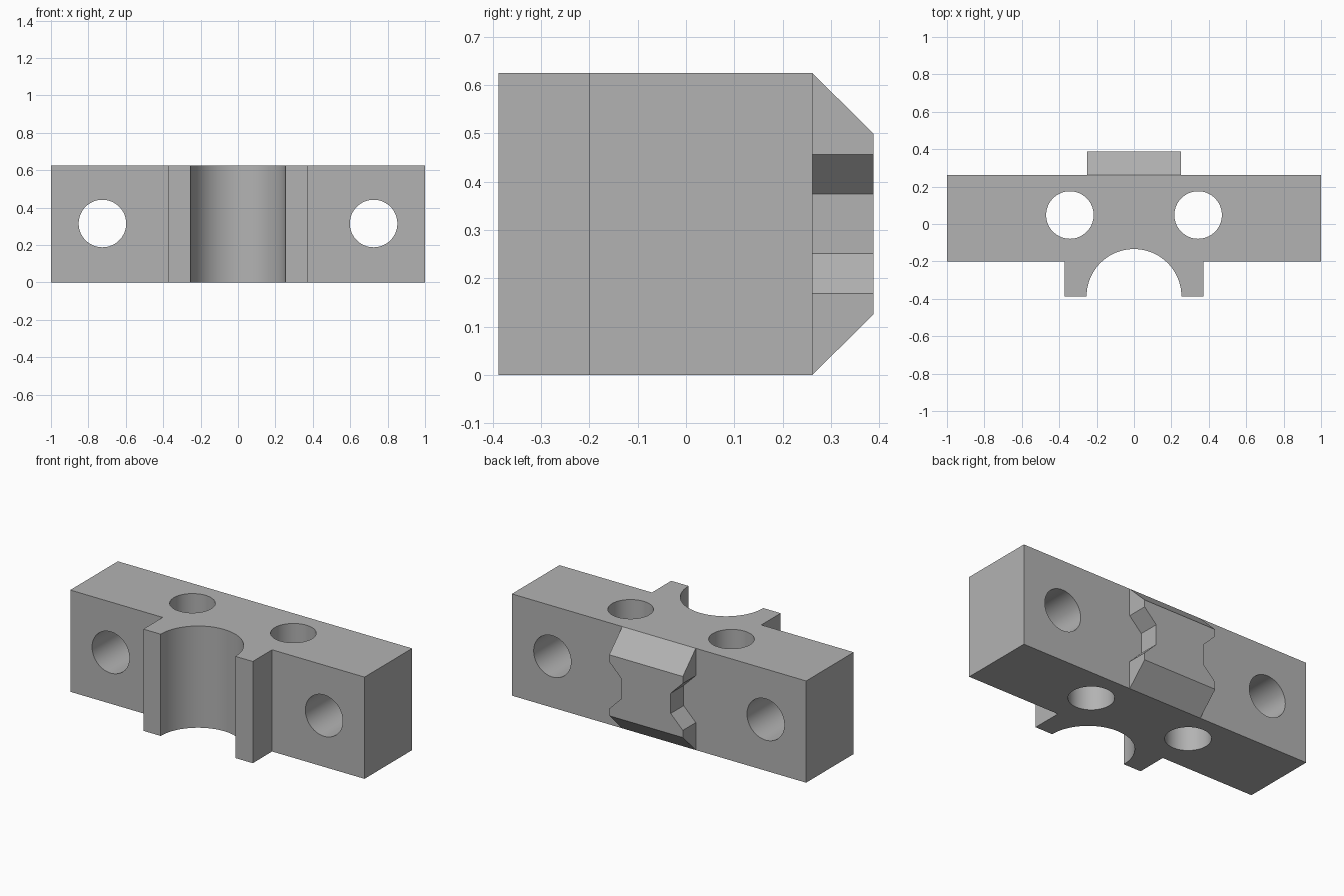
import bpy, bmesh
from math import sin, cos, pi
from mathutils import Vector

cube = bpy.data.objects.get("Cube")
if cube:
    bpy.data.objects.remove(cube, do_unlink=True)

HEIGHT, BACK, KEY_BACK = 0.625, 0.262, 0.388
FRONT, BOSS_FRONT = -0.2, -0.388
BORE, HOLE = 0.254, 0.127

grey = bpy.data.materials.new("plain grey")
grey.use_nodes = True
colour = (0.45, 0.45, 0.45, 1)
grey.diffuse_color = colour
grey.node_tree.nodes["Principled BSDF"].inputs["Base Color"].default_value = colour


def loft(name, start, end, cap_start=True):
    """Join two matching closed outlines into a solid."""
    bm = bmesh.new()
    a = [bm.verts.new(p) for p in start]
    b = [bm.verts.new(p) for p in end]
    n = len(a)
    for i in range(n):
        j = (i + 1) % n
        bm.faces.new((a[i], a[j], b[j], b[i]))
    bm.faces.new(b)
    if cap_start:
        bm.faces.new(a[::-1])
    bmesh.ops.recalc_face_normals(bm, faces=bm.faces)
    mesh = bpy.data.meshes.new(name)
    bm.to_mesh(mesh)
    bm.free()
    mesh.materials.append(grey)
    obj = bpy.data.objects.new(name, mesh)
    bpy.context.collection.objects.link(obj)
    return obj


def drill(target, location, rotation):
    """Cut a round through hole."""
    bpy.ops.mesh.primitive_cylinder_add(vertices=64, radius=HOLE, depth=2,
                                        location=location, rotation=rotation)
    cutter = bpy.context.object
    cutter.hide_render = True
    mod = target.modifiers.new("hole", "BOOLEAN")
    mod.operation, mod.solver, mod.object = "DIFFERENCE", "EXACT", cutter
    bpy.context.view_layer.objects.active = target
    bpy.ops.object.modifier_apply(modifier=mod.name)
    bpy.data.objects.remove(cutter, do_unlink=True)


# Clamp block: bar with a front boss and half-round saddle
half = [(1, BACK), (1, FRONT), (0.372, FRONT), (0.372, BOSS_FRONT)]
steps = 48
saddle = [(BORE * cos(pi * i / steps), BOSS_FRONT + BORE * sin(pi * i / steps))
          for i in range(steps + 1)]
outline = half + saddle + [(-x, y) for x, y in reversed(half)]
block = loft("clamp_block", [(x, y, 0) for x, y in outline],
             [(x, y, HEIGHT) for x, y in outline])

# Bolt holes, front to back and top to bottom
for side in (-1, 1):
    drill(block, (side * 0.725, 0, 0.315), (pi / 2, 0, 0))
    drill(block, (side * 0.343, 0.048, HEIGHT / 2), (0, 0, 0))

# Back key: notched sides, sloped top and bottom
edge = [(0.25, 0), (0.25, 0.169), (0.168, 0.251), (0.168, 0.375),
        (0.25, 0.457), (0.25, HEIGHT)]
ring = edge + [(-x, z) for x, z in reversed(edge)]
slope = 0.125
key = loft("back_key", [(x, BACK, z) for x, z in ring],
           [(x, KEY_BACK, min(max(z, slope), HEIGHT - slope)) for x, z in ring],
           cap_start=False)

# Smooth the round walls, keep the edges sharp
bpy.ops.object.select_all(action="DESELECT")
block.select_set(True)
bpy.context.view_layer.objects.active = block
bpy.ops.object.shade_smooth_by_angle(angle=pi / 6)
